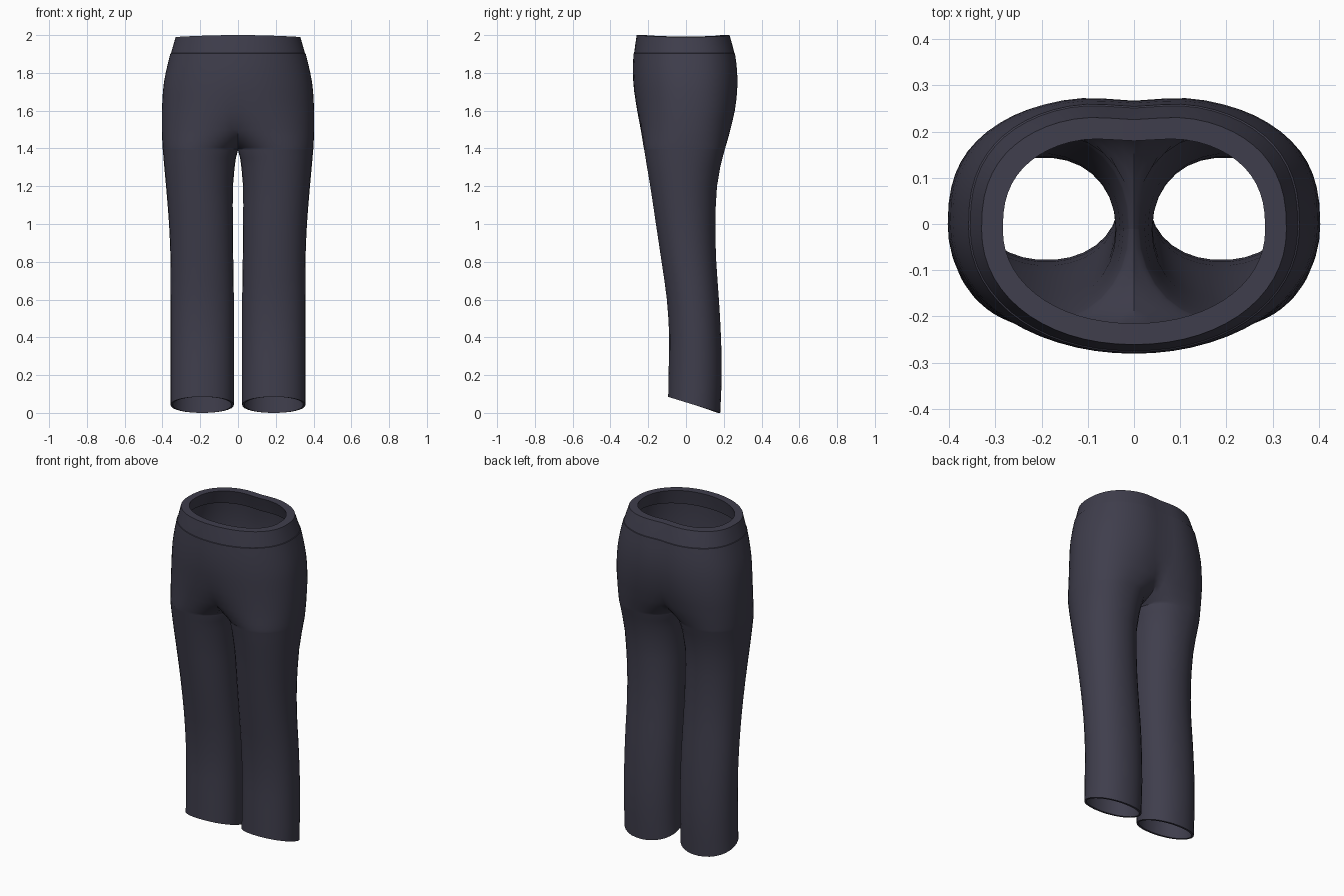
import bpy, bmesh
from math import acos, cos, sin, pi, exp, radians

cube = bpy.data.objects.get("Cube")
if cube:
    bpy.data.objects.remove(cube, do_unlink=True)

# Section profile: level, inner x, outer x, front y, back y
PROFILE = [
    (0.0, .022, .357, -.095, .182),
    (0.2, .022, .357, -.092, .19),
    (0.4, .022, .357, -.09, .186),
    (0.6, .022, .357, -.102, .175),
    (0.8, .025, .357, -.13, .161),
    (1.0, .027, .365, -.16, .156),
    (1.2, .027, .381, -.19, .165),
    (1.3, .018, .39, -.207, .182),
    (1.39, 0, .398, -.222, .205),
    (1.42, -.03, .4, -.227, .213),
    (1.5, -.15, .403, -.24, .236),
    (1.62, -.31, .402, -.262, .265),
    (1.75, -.39, .392, -.279, .279),
    (1.9, -.359, .359, -.278, .267),
    (2.0, -.33, .33, -.261, .238),
]
LEG_WALL = .012
BAND_WALL = .046
HALF = 15


def slope(i, k):
    a, b = PROFILE[max(i - 1, 0)], PROFILE[min(i + 1, len(PROFILE) - 1)]
    return (b[k] - a[k]) / (b[0] - a[0])


def section(z):
    """Smoothly interpolated extents at a level."""
    i = max(j for j in range(len(PROFILE) - 1) if PROFILE[j][0] <= z + 1e-6)
    p, q = PROFILE[i], PROFILE[i + 1]
    h = q[0] - p[0]
    t = (z - p[0]) / h
    result = []
    for k in range(1, 5):
        m, n = slope(i, k) * h, slope(i + 1, k) * h
        result.append(p[k] + t * m + t * t * (3 * (q[k] - p[k]) - 2 * m - n)
                      + t ** 3 * (2 * (p[k] - q[k]) + m + n))
    return result


def ring(z, wall):
    """Outline of the left half: a closed leg loop, or open at the middle."""
    x_in, x_out, front, back = section(z)
    x_in, x_out, front, back = x_in + wall, x_out - wall, front + wall, back - wall
    if abs(x_in) < .006:
        x_in = 0
    cx, a = (x_in + x_out) / 2, (x_out - x_in) / 2
    cy, b = (front + back) / 2, (back - front) / 2
    blend = min(max((z - 1.2) / .4, 0), 1)
    points = []
    for side in (-1, 1):
        power = 2.1 + (.4 * blend if side > 0 else 0)
        end = pi
        if x_in < 0:
            end = acos(-min(max(cx / a, 0), 1) ** (power / 2))
        for i in range(HALF + 1):
            if side > 0 and i == 0:
                continue
            angle = end * (HALF - i if side < 0 else i) / HALF
            c, s = cos(angle), max(sin(angle), 0)
            if abs(s) < 1e-6:
                s = 0
            x = cx + a * (1 if c > 0 else -1) * abs(c) ** (2 / power)
            if x_in < 0 and abs(angle - end) < 1e-6:
                x = 0
            y = cy + side * b * s ** (2 / power)
            # Centre back dip
            if side > 0:
                y -= .012 * blend * exp(-(x / .08) ** 2)
            # Slanted hem and slightly curved waist
            tilt = .085 * (back - y) / (back - front) * max(0, 1 - z / .5)
            drop = .01 * (x / .33) ** 2 * max(0, (z - 1.9) / .1)
            points.append((x, y, z + tilt - drop))
    return points


# Levels are tighter at the crotch, where the legs join
levels = [.1 * i for i in range(14)]
levels += [1.35, 1.39, 1.392, 1.396, 1.405, 1.42, 1.44, 1.47]
levels += [1.5 + .05 * i for i in range(8)]

# Outside going up, over the waistband, then the lining going down
path = [(z, 0) for z in levels]
path += [(1.903, 0), (1.905, .003), (1.95, .002), (2.0, 0)]
path += [(2.0, BAND_WALL), (1.95, BAND_WALL), (1.91, BAND_WALL), (1.9, LEG_WALL)]
path += [(z, LEG_WALL) for z in reversed(levels)]

bm = bmesh.new()
rings = [[bm.verts.new(p) for p in ring(z, wall)] for z, wall in path]
for lower, upper in zip(rings, rings[1:] + rings[:1]):
    for i in range(len(lower) - 1):
        bm.faces.new((lower[i], lower[i + 1], upper[i + 1], upper[i]))
bmesh.ops.remove_doubles(bm, verts=bm.verts, dist=1e-5)

# Right half
copy = bmesh.ops.duplicate(bm, geom=bm.verts[:] + bm.edges[:] + bm.faces[:])["geom"]
for v in copy:
    if isinstance(v, bmesh.types.BMVert):
        v.co.x = -v.co.x
bmesh.ops.reverse_faces(bm, faces=[f for f in copy if isinstance(f, bmesh.types.BMFace)])
bmesh.ops.remove_doubles(bm, verts=bm.verts, dist=1e-5)
bmesh.ops.recalc_face_normals(bm, faces=bm.faces)

mesh = bpy.data.meshes.new("trousers")
bm.to_mesh(mesh)
bm.free()
trousers = bpy.data.objects.new("trousers", mesh)
bpy.context.collection.objects.link(trousers)

# Cloth colour
cloth = bpy.data.materials.new("dark slate cloth")
cloth.use_nodes = True
colour = (.05, .048, .073, 1)
cloth.diffuse_color = colour
cloth.node_tree.nodes["Principled BSDF"].inputs["Base Color"].default_value = colour
mesh.materials.append(cloth)

bpy.ops.object.select_all(action="DESELECT")
trousers.select_set(True)
bpy.context.view_layer.objects.active = trousers
bpy.ops.object.shade_smooth_by_angle(angle=radians(40))
